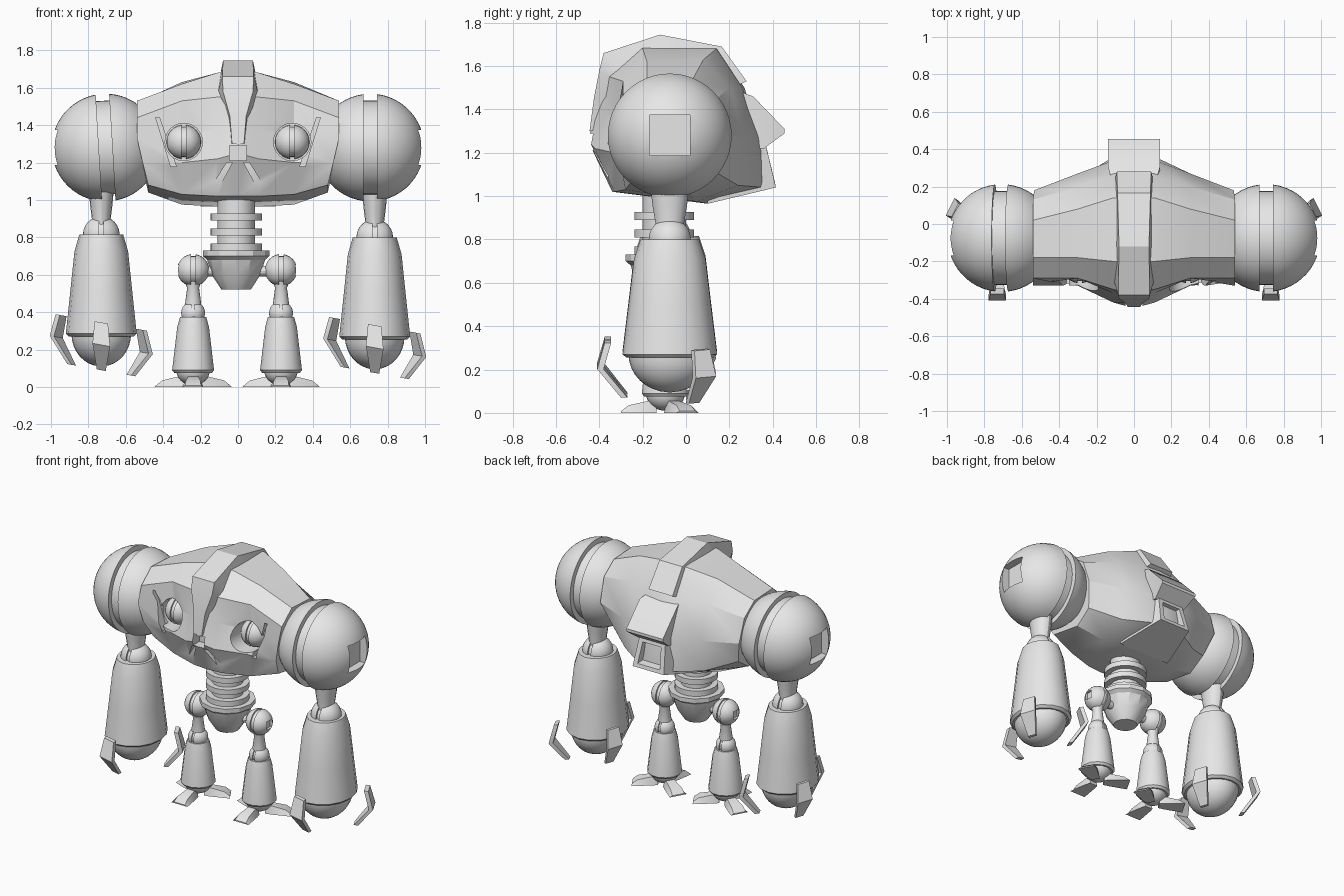
import bpy, bmesh, math
from math import sin, cos, pi
from mathutils import Vector, Matrix

if "Cube" in bpy.data.objects:
    bpy.data.objects.remove(bpy.data.objects["Cube"], do_unlink=True)

grey = bpy.data.materials.new("plain_grey")
grey.use_nodes = True
grey.diffuse_color = (0.8, 0.8, 0.8, 1)
grey.node_tree.nodes["Principled BSDF"].inputs["Base Color"].default_value = grey.diffuse_color
parts = []


def loft(name, rings, matrix=None, keep=True):
    """Skin a list of equal-length point rings and cap both ends."""
    bm = bmesh.new()
    loops = [[bm.verts.new(p) for p in ring] for ring in rings]
    n = len(loops[0])
    for a, b in zip(loops, loops[1:]):
        for i in range(n):
            j = (i + 1) % n
            bm.faces.new((a[i], a[j], b[j], b[i]))
    bm.faces.new(loops[0])
    bm.faces.new(loops[-1])
    bmesh.ops.recalc_face_normals(bm, faces=bm.faces)
    if matrix:
        bm.transform(matrix)
    mesh = bpy.data.meshes.new(name)
    bm.to_mesh(mesh)
    bm.free()
    mesh.materials.append(grey)
    obj = bpy.data.objects.new(name, mesh)
    bpy.context.collection.objects.link(obj)
    if keep:
        parts.append(obj)
    return obj


def lathe(name, profile, centre, sides=16, squash=(1, 1), turn=None, keep=True):
    """Turn a (radius, height) profile around z, then orient and place it."""
    rings = [[(r * squash[0] * cos(2 * pi * i / sides), r * squash[1] * sin(2 * pi * i / sides), h)
              for i in range(sides)] for r, h in profile]
    m = Matrix.Translation(centre)
    return loft(name, rings, m @ turn if turn else m, keep)


def box(name, lo, hi, keep=True):
    (a, b, c), (d, e, f) = lo, hi
    return loft(name, [[(a, b, z), (d, b, z), (d, e, z), (a, e, z)] for z in (c, f)], None, keep)


def cut(obj, cutter):
    cutter.hide_render = True
    mod = obj.modifiers.new("cut", 'BOOLEAN')
    mod.operation = 'DIFFERENCE'
    mod.object = cutter
    bpy.context.view_layer.objects.active = obj
    bpy.ops.object.modifier_apply(modifier=mod.name)
    bpy.data.objects.remove(cutter, do_unlink=True)


def joint_ball(name, r, centre, groove, socket=0, sides=32, tilt=0.0):
    """Ball with a groove around the x axis and an optional square outer socket."""
    steps = sides // 4
    edge = math.asin(groove / r)
    half = [edge + (pi / 2 - 0.03 - edge) * i / steps for i in range(steps + 1)]
    upper = [(r * cos(a), r * sin(a)) for a in half]
    inner = r * 0.87
    profile = [(p, -h) for p, h in reversed(upper)] + [(inner, -groove), (inner, groove)] + upper
    turn = Matrix.Rotation(pi / 2 + tilt, 4, 'Y')
    ball = lathe(name, profile, centre, sides, turn=turn)
    if socket:
        c, s = Vector(centre), 0.325 * r
        xs = sorted((c.x + socket * 0.75 * r, c.x + socket * 1.2 * r))
        cut(ball, box("cutter", (xs[0], c.y - s, c.z - s), (xs[1], c.y + s, c.z + s), False))


# torso: mirrored cross-sections along x, each running from top over the front
middle = [(.14, 1.69), (-.2, 1.7), (-.37, 1.56), (-.42, 1.42), (-.45, 1.25),
          (-.34, 1.02), (.1, .965), (.36, 1.06), (.34, 1.27), (.27, 1.5)]
chest = [(.14, 1.68), (-.2, 1.68), (-.35, 1.55), (-.37, 1.38), (-.42, 1.22),
         (-.33, 1.02), (.1, .965), (.36, 1.04), (.34, 1.27), (.26, 1.5)]
flank = [(.08, 1.63), (-.18, 1.62), (-.29, 1.53), (-.27, 1.35), (-.33, 1.2),
         (-.28, 1.03), (.05, .975), (.24, 1.05), (.27, 1.27), (.2, 1.5)]
collar = [(.02, 1.52), (-.18, 1.53), (-.29, 1.44), (-.33, 1.33), (-.31, 1.2),
          (-.24, 1.08), (0, 1.04), (.12, 1.12), (.18, 1.28), (.13, 1.44)]


def section(points, x, side):
    lean = 0.06 if points is collar else 0
    return [(side * (x - lean * min(1, max(0, (1.3 - z) * 5))), y, z) for y, z in points]


spans = [(collar, .54), (flank, .3), (chest, .11)]
torso = loft("torso", [section(p, x, -1) for p, x in spans] + [section(middle, 0, 1)]
             + [section(p, x, 1) for p, x in reversed(spans)])

# face: eye sockets, mouth hole and cheek slashes
forward = Matrix.Rotation(pi / 2, 4, 'X')
for s in (-1, 1):
    cut(torso, lathe("cutter", [(.1, 0), (.1, .4)], (s * .29, -.22, 1.31), 24, turn=forward, keep=False))
    cut(torso, loft("cutter", [[(s * .03, y, 1.2), (s * .06, y, 1.2), (s * .13, y, 1.09), (s * .1, y, 1.07)]
                               for y in (-.6, -.36)], None, False))
    cut(torso, loft("cutter", [[(s * .44, y, 1.44), (s * .42, y, 1.44), (s * .33, y, 1.18), (s * .36, y, 1.18)]
                               for y in (-.6, -.27)], None, False))
cut(torso, box("cutter", (-.045, -.6, 1.21), (.045, -.36, 1.29), False))

# crest running from the brow over the top to the back
core = Vector((0, -.1, 1.35))
crest = []
for y, z, w in [(-.445, 1.3, .04), (-.425, 1.45, .055), (-.4, 1.58, .1), (-.38, 1.66, .105),
                (-.12, 1.745, .1), (.165, 1.69, .11), (.28, 1.53, .115)]:
    top = Vector((0, y, z))
    low = top.lerp(core, .25)
    crest.append([(-w * .8, top.y, top.z), (w * .8, top.y, top.z), (w, low.y, low.z), (-w, low.y, low.z)])
loft("crest", crest)


# rear hood and the hollow vent below it
def slab(y_low, z_low, y_high, z_high, w_low, w_high):
    return [(-w_low, y_low, z_low), (w_low, y_low, z_low), (w_high, y_high, z_high), (-w_high, y_high, z_high)]


loft("rear_hood", [slab(.2, 1.22, .2, 1.5, .13, .11), slab(.36, 1.22, .31, 1.46, .12, .14),
                   slab(.455, 1.29, .455, 1.31, .14, .14)])
loft("rear_vent", [slab(.1, .965, .1, 1.3, .2, .2), slab(.415, 1.04, .37, 1.23, .12, .1),
                   slab(.41, 1.065, .375, 1.205, .085, .07), slab(.28, 1.08, .26, 1.19, .08, .06)])

# spine, rings and pelvis
waist = Vector((-.01, -.1, 0))
lathe("spine", [(.1, .7), (.1, 1.05)], waist)
for i in range(3):
    z = .73 + i * .08
    lathe(f"spine_ring_{i}", [(.138, z), (.138, z + .037)], waist, 24)
lathe("pelvis", [(.078, .52), (.13, .6), (.155, .68), (.178, .7), (.178, .73), (.1, .73)], waist, 12)


def claw(name, path, centre, angle, stretch, slope):
    """Bent plate in a radial plane: path of (radius, height, half width)."""
    out = Vector((cos(angle), sin(angle), 0))
    across = Vector((-out.y, out.x, 0))
    rings = []
    for r, z, w in path:
        ring = []
        for u, v in ((0, -w), (0, w), (.026, w), (.026, -w)):
            p = out * (r + u) + across * v
            ring.append((p.x, p.y * stretch, z - slope * p.x))
        rings.append(ring)
    loft(name, rings, Matrix.Translation(centre))


def toe(name, centre, angle):
    rings = [[(r, -w, 0), (r, w, 0), (r, w * .7, h), (r, -w * .7, h)]
             for r, w, h in ((.04, .03, .04), (.08, .04, .055), (.17, .055, .035), (.205, .06, .008))]
    loft(name, rings, Matrix.Translation(centre) @ Matrix.Rotation(angle, 4, 'Z'))


def dome(r, top, depth):
    """Lower half of a ball as a lathe profile."""
    return [(r * sin(a), top - depth * cos(a)) for a in [.05 + (pi / 2 - .05) * i / 8 for i in range(9)]]


tri = [-pi / 2, pi / 6, 5 * pi / 6]
for label, s in (("left", 1), ("right", -1)):
    joint_ball(f"{label}_eye", .092, (s * .29, -.225, 1.31), .012, 0, 24)

    # arm
    lift = 0 if s > 0 else .015
    joint_ball(f"{label}_shoulder", .288, (s * .708, -.075, 1.28), .036, s, 48, 0 if s > 0 else -.06)
    arm = Vector((s * .731, -.075, lift))
    lathe(f"{label}_upper_arm", [(.088, 1.03), (.08, .96), (.065, .87), (.065, .82)], arm, 16, (.75, 1))
    joint_ball(f"{label}_elbow", .098, arm + Vector((0, 0, .8)), .012, 0, 24)
    lathe(f"{label}_forearm", [(.1, .8), (.135, .8), (.165, .71), (.19, .5), (.218, .27), (.2, .255)],
          arm, 16, (.87, 1))
    lathe(f"{label}_hand", dome(.19, .27, .175), arm, 24, (.84, 1))
    for i, a in enumerate(tri):
        claw(f"{label}_finger_{i}", [(.235, .33, .036), (.265, .21, .047), (.17, .075, .024)],
             arm, a, 1.15, .18)

    # leg
    leg = Vector((s * .235 - .005, -.095, 0))
    joint_ball(f"{label}_hip", .086, leg + Vector((0, 0, .625)), .012, s, 24)
    lathe(f"{label}_hip_axle", [(.028, -.08), (.028, .08)], leg + Vector((-s * .12, 0, .62)), 12,
          turn=Matrix.Rotation(pi / 2, 4, 'Y'))
    lathe(f"{label}_thigh", [(.05, .58), (.032, .53), (.045, .43), (.045, .4)], leg)
    joint_ball(f"{label}_knee", .064, leg + Vector((0, 0, .395)), .008, 0, 24)
    lathe(f"{label}_shin", [(.05, .375), (.07, .375), (.085, .32), (.112, .09), (.1, .075)], leg, 14)
    lathe(f"{label}_ankle", dome(.09, .09, .08), leg, 20)
    for i, a in enumerate(tri):
        toe(f"{label}_toe_{i}", leg, a)

# smooth shading with sharp creases
bpy.ops.object.select_all(action='DESELECT')
for obj in parts:
    obj.select_set(True)
bpy.context.view_layer.objects.active = torso
bpy.ops.object.shade_smooth_by_angle(angle=math.radians(28))
